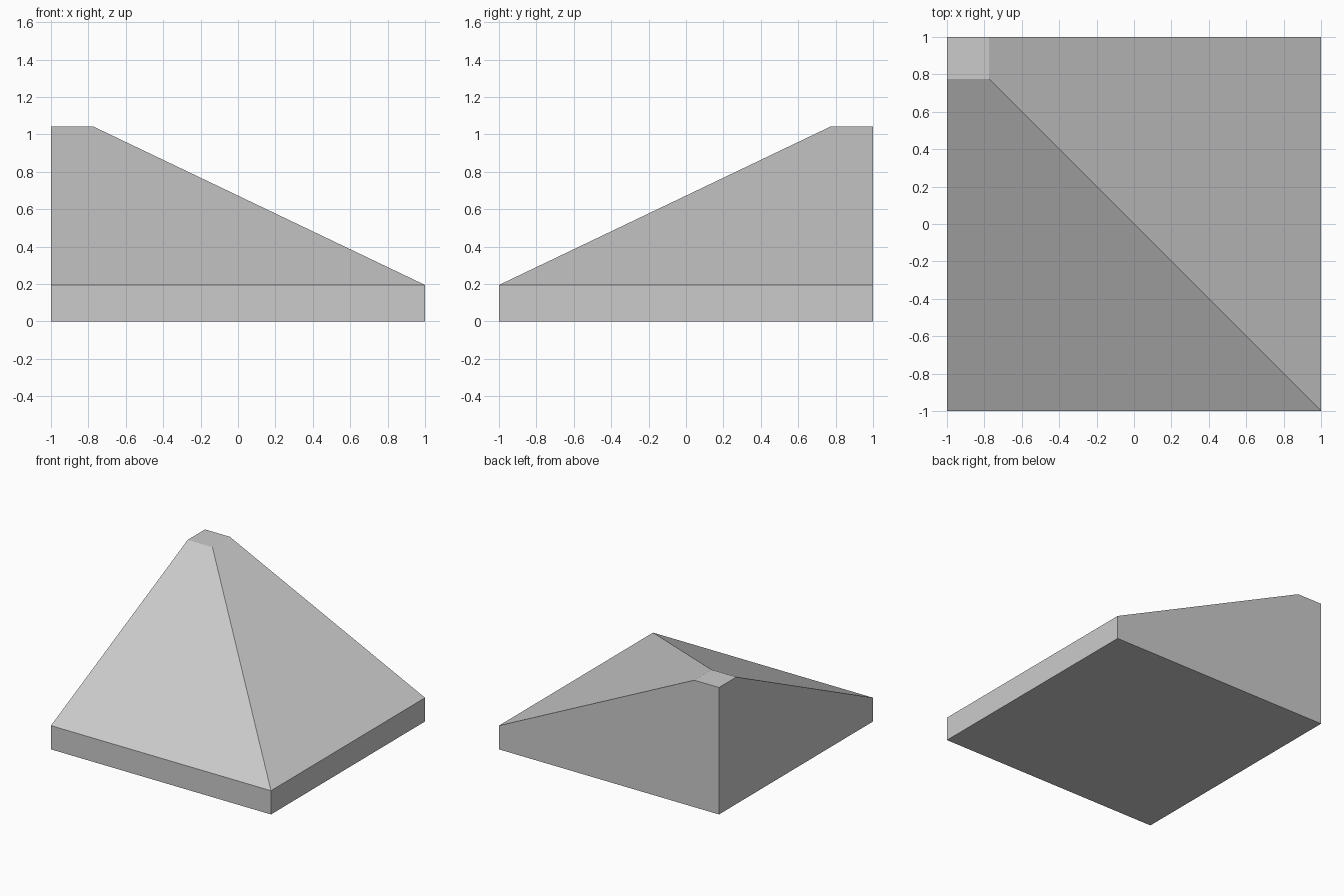
import bpy
import bmesh
import math

cube = bpy.data.objects.get("Cube")
if cube:
    bpy.data.objects.remove(cube, do_unlink=True)

grey = bpy.data.materials.new("light grey")
grey.use_nodes = True
colour = (0.6, 0.6, 0.6, 1)
grey.diffuse_color = colour
grey.node_tree.nodes["Principled BSDF"].inputs["Base Color"].default_value = colour

# Square sections sharing the back corner: full base, slab top, small flat peak
sections = [(0, 2), (0.195, 2), (1.043, 0.225)]

bm = bmesh.new()
rings = []
for z, width in sections:
    x, y = -1 + width, 1 - width
    corners = [(-1, y), (x, y), (x, 1), (-1, 1)]
    rings.append([bm.verts.new((cx, cy, z)) for cx, cy in corners])

# Bottom, peak and side walls
bm.faces.new(rings[0][::-1])
bm.faces.new(rings[-1])
for low, high in zip(rings, rings[1:]):
    for i in range(4):
        j = (i + 1) % 4
        bm.faces.new((low[i], low[j], high[j], high[i]))

# Merge the flat upright walls into single faces
bmesh.ops.dissolve_limit(bm, angle_limit=math.radians(1), verts=bm.verts, edges=bm.edges)
bmesh.ops.recalc_face_normals(bm, faces=bm.faces)

mesh = bpy.data.meshes.new("corner_slope")
bm.to_mesh(mesh)
bm.free()
mesh.materials.append(grey)
slope = bpy.data.objects.new("corner_slope", mesh)
bpy.context.collection.objects.link(slope)
